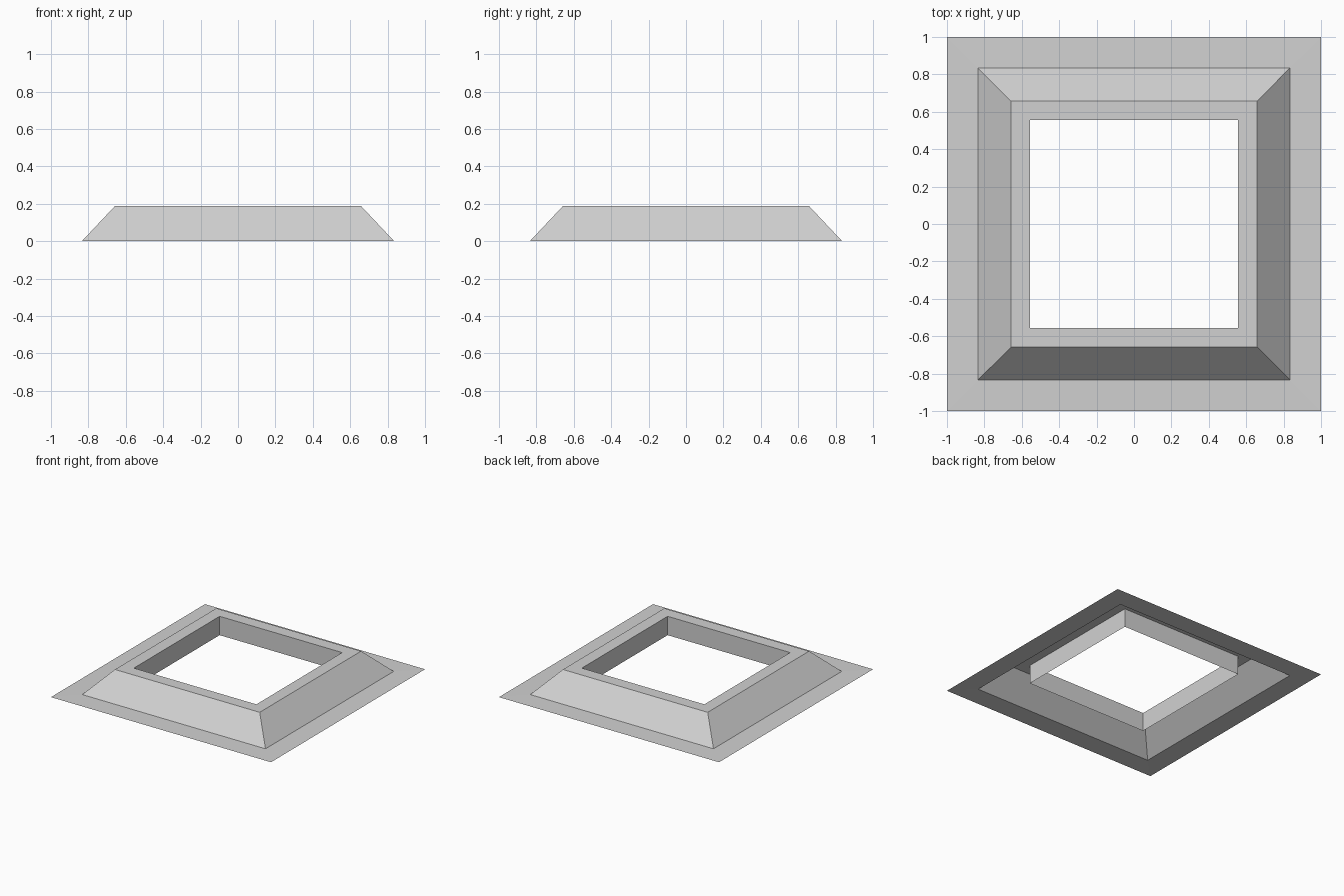
import bpy
import bmesh

cube = bpy.data.objects.get("Cube")
if cube:
    bpy.data.objects.remove(cube, do_unlink=True)

# Light grey sheet material
GREY = (0.64, 0.64, 0.64, 1.0)
mat = bpy.data.materials.new("light_grey")
mat.use_nodes = True
mat.diffuse_color = GREY
mat.node_tree.nodes["Principled BSDF"].inputs["Base Color"].default_value = GREY


def square_ring(bm, half, z):
    """Four corner vertices of a square at height z."""
    corners = ((-1, -1), (1, -1), (1, 1), (-1, 1))
    return [bm.verts.new((half * x, half * y, z)) for x, y in corners]


# Cross-section as (half width, height): flange, slope, rim, inner lip
PROFILE = [(1.0, 0.0), (0.833, 0.002), (0.658, 0.188), (0.557, 0.188), (0.557, 0.033)]

# One open folded sheet: consecutive square rings joined by quads
bm = bmesh.new()
rings = [square_ring(bm, half, z) for half, z in PROFILE]
for outer, inner in zip(rings, rings[1:]):
    for i in range(4):
        j = (i + 1) % 4
        bm.faces.new((outer[i], outer[j], inner[j], inner[i]))

mesh = bpy.data.meshes.new("flanged_curb")
bm.to_mesh(mesh)
bm.free()
mesh.materials.append(mat)
curb = bpy.data.objects.new("flanged_curb", mesh)
bpy.context.collection.objects.link(curb)
